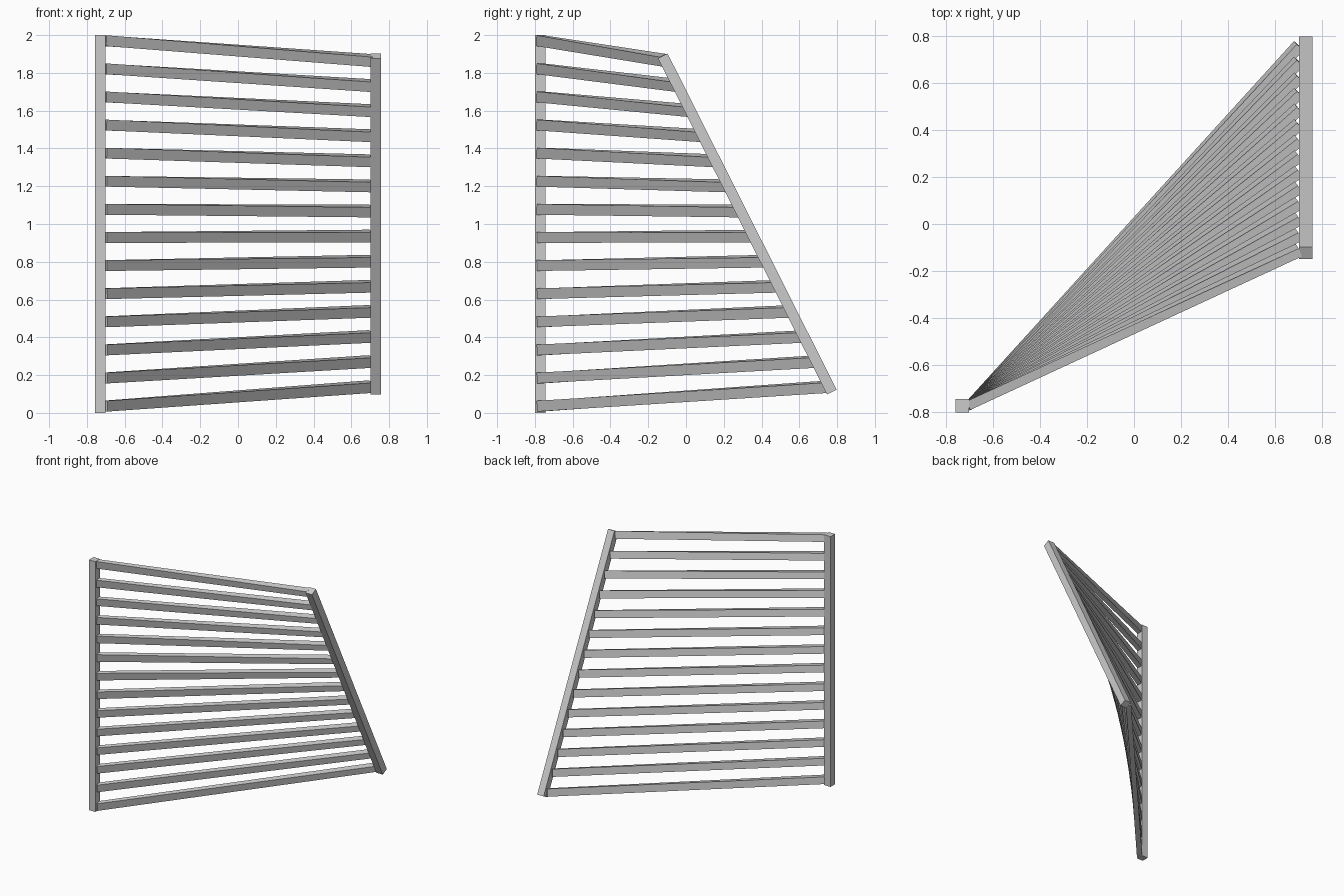
import bpy
from mathutils import Vector

if "Cube" in bpy.data.objects:
    bpy.data.objects.remove(bpy.data.objects["Cube"])

POST = 0.057            # post thickness
SLAT_W, SLAT_H = 0.04, 0.057
COUNT = 14


def section(centre, direction, up, width, height):
    """Four corners of a rectangle square to direction, rolled towards up."""
    d = direction.normalized()
    u = (up - d * up.dot(d)).normalized()
    s = u.cross(d)
    return [centre + s * (a * width / 2) + u * (b * height / 2)
            for a, b in ((-1, -1), (1, -1), (1, 1), (-1, 1))]


def bar(name, start, end, up_start, up_end, width, height):
    """Rectangular bar that can twist between its two ends."""
    d = end - start
    verts = section(start, d, up_start, width, height) + section(end, d, up_end, width, height)
    faces = [(0, 1, 2, 3), (7, 6, 5, 4)]
    faces += [(i, i + 4, (i + 1) % 4 + 4, (i + 1) % 4) for i in range(4)]
    mesh = bpy.data.meshes.new(name)
    mesh.from_pydata([tuple(v) for v in verts], [], faces)
    obj = bpy.data.objects.new(name, mesh)
    bpy.context.collection.objects.link(obj)
    return obj


X, Z = Vector((1, 0, 0)), Vector((0, 0, 1))

# Upright left post
bar("upright_post", Vector((-0.729, -0.772, 0)), Vector((-0.729, -0.772, 2)), X, X, POST, POST)

# Leaning right post
low, high = Vector((0.729, 0.772, 0.11)), Vector((0.729, -0.123, 1.89))
lean = (high - low).normalized()
bar("leaning_post", low, high, X, X, POST, POST)

# Slats fanning and twisting from one post to the other
for i in range(COUNT):
    t = i / (COUNT - 1)
    a = Vector((-0.70, -0.77, 1.97 + (0.036 - 1.97) * t))
    z = 1.866 + (0.139 - 1.866) * t
    y = low.y + (high.y - low.y) * (z - low.z) / (high.z - low.z)
    b = Vector((0.70, y, z))
    d = b - a
    bar(f"slat_{i + 1}", a - d * 0.004, b, Z, lean, SLAT_W, SLAT_H)
